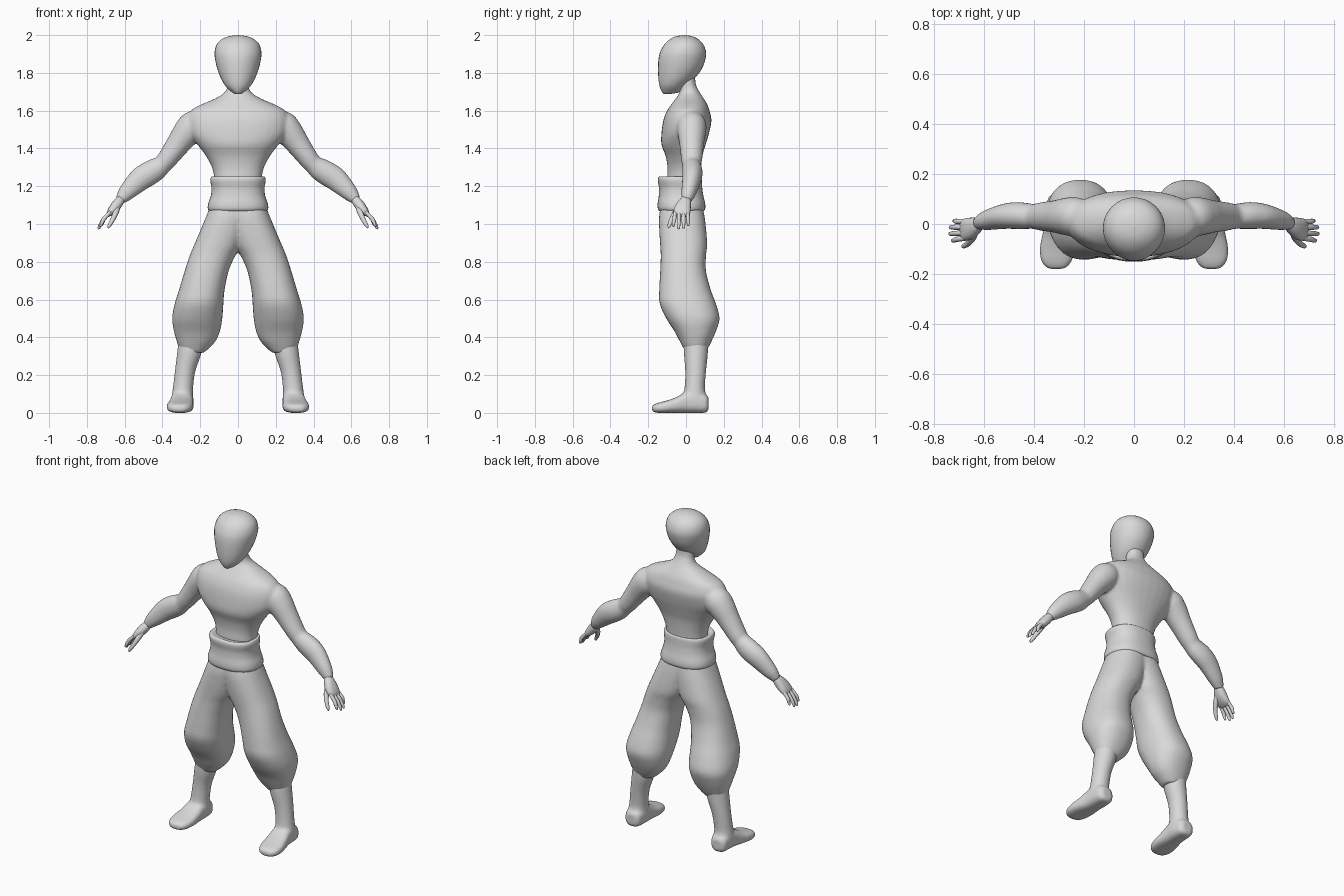
import bpy, bmesh, math
from mathutils import Vector

X, Y, Z = Vector((1, 0, 0)), Vector((0, 1, 0)), Vector((0, 0, 1))
grey = bpy.data.materials.new("plain_grey")
grey.diffuse_color = (0.7, 0.7, 0.7, 1)


def spline(rows, steps):
    """Smoothly interpolate rows of numbers."""
    out = []
    n = len(rows)
    for i in range(n - 1):
        a, b, c, d = (rows[max(0, min(n - 1, i + k))] for k in (-1, 0, 1, 2))
        for s in range(steps):
            t = s / steps
            out.append([0.5 * (2 * q + (r - p) * t + (2 * p - 5 * q + 4 * r - w) * t * t
                               + (3 * q - p - 3 * r + w) * t ** 3)
                        for p, q, r, w in zip(a, b, c, d)])
    return out + [list(rows[-1])]


def loft(bm, rows, axis=None, ref=Y, side=1, power=2.0, sides=32, steps=4):
    """Skin rounded rings (x, y, z, radius_u, radius_v) along a path."""
    rows = spline(rows, steps)
    rings = []
    for i, (x, y, z, ru, rv) in enumerate(rows):
        if axis:
            t = axis
        else:
            t = Vector(rows[min(i + 1, len(rows) - 1)][:3]) - Vector(rows[max(i - 1, 0)][:3])
        u = ref.cross(t).normalized()
        v = t.cross(u).normalized()
        ring = []
        for k in range(sides):
            a = math.tau * k / sides
            c, s = math.cos(a), math.sin(a)
            p = (Vector((x, y, z))
                 + u * math.copysign(abs(c) ** (2 / power), c) * max(ru, 0.001)
                 + v * math.copysign(abs(s) ** (2 / power), s) * max(rv, 0.001))
            ring.append(bm.verts.new((p.x * side, p.y, p.z)))
        rings.append(ring)
    for a, b in zip(rings, rings[1:]):
        for k in range(sides):
            j = (k + 1) % sides
            bm.faces.new((a[k], a[j], b[j], b[k]))
    bm.faces.new(rings[0])
    bm.faces.new(rings[-1])


def slab(z, y0, y1, rx):
    """Centred horizontal ring from its front, back and half width."""
    return (0, (y0 + y1) / 2, z, rx, (y1 - y0) / 2)


def box_ring(z, x0, x1, y0, y1):
    """Horizontal ring from its bounds."""
    return ((x0 + x1) / 2, (y0 + y1) / 2, z, (x1 - x0) / 2, (y1 - y0) / 2)


def finish(name, bm, voxel=0, smooth=5):
    bmesh.ops.recalc_face_normals(bm, faces=bm.faces)
    me = bpy.data.meshes.new(name)
    for f in bm.faces:
        f.smooth = True
    bm.to_mesh(me)
    bm.free()
    me.materials.append(grey)
    ob = bpy.data.objects.new(name, me)
    bpy.context.collection.objects.link(ob)
    if voxel:
        m = ob.modifiers.new("fuse", 'REMESH')
        m.mode = 'VOXEL'
        m.voxel_size = voxel
        m.use_smooth_shade = True
        m = ob.modifiers.new("soften", 'SMOOTH')
        m.factor = 0.5
        m.iterations = smooth
    return ob


# Head: egg-shaped mask with a narrow chin
bm = bmesh.new()
loft(bm, [slab(*r) for r in (
    (1.687, -0.115, -0.09, 0.012), (1.70, -0.128, -0.03, 0.035),
    (1.73, -0.140, 0.0, 0.066), (1.77, -0.146, 0.045, 0.09),
    (1.82, -0.148, 0.083, 0.109), (1.87, -0.146, 0.102, 0.121),
    (1.91, -0.137, 0.106, 0.124), (1.95, -0.115, 0.092, 0.113),
    (1.978, -0.085, 0.065, 0.086), (1.994, -0.052, 0.033, 0.047),
    (2.0, -0.012, -0.008, 0.002))], axis=Z)
finish("head", bm)

# Torso with neck, shoulders and both arms, fused
bm = bmesh.new()
loft(bm, [slab(*r) for r in (
    (1.80, -0.045, 0.05, 0.052), (1.75, -0.035, 0.050, 0.054),
    (1.72, -0.032, 0.060, 0.058), (1.69, -0.037, 0.077, 0.078),
    (1.66, -0.057, 0.097, 0.13), (1.63, -0.08, 0.114, 0.20),
    (1.60, -0.10, 0.124, 0.25), (1.55, -0.12, 0.135, 0.27),
    (1.48, -0.13, 0.122, 0.258), (1.42, -0.13, 0.104, 0.215),
    (1.36, -0.108, 0.087, 0.17), (1.30, -0.098, 0.08, 0.138),
    (1.24, -0.10, 0.076, 0.126), (1.15, -0.10, 0.076, 0.125))], axis=Z, power=2.2)
arm = [(0.19, 0.03, 1.545, 0.06, 0.065), (0.235, 0.03, 1.52, 0.08, 0.078),
       (0.272, 0.03, 1.482, 0.075, 0.075), (0.315, 0.03, 1.425, 0.064, 0.065),
       (0.375, 0.03, 1.343, 0.053, 0.056), (0.40, 0.03, 1.315, 0.051, 0.050),
       (0.43, 0.032, 1.292, 0.060, 0.052), (0.47, 0.034, 1.268, 0.064, 0.054),
       (0.52, 0.030, 1.235, 0.062, 0.050), (0.587, 0.015, 1.17, 0.046, 0.040),
       (0.615, 0.006, 1.137, 0.033, 0.030), (0.625, 0.003, 1.122, 0.026, 0.026)]
for s in (1, -1):
    loft(bm, arm, side=s)
finish("torso_and_arms", bm, 0.009, 5)

# Hands: palm, four fingers and a thumb
for s, label in ((1, "left"), (-1, "right")):
    bm = bmesh.new()
    loft(bm, [(0.616, 0.005, 1.137, 0.020, 0.022), (0.632, -0.005, 1.115, 0.026, 0.033),
              (0.655, -0.017, 1.085, 0.026, 0.043), (0.677, -0.023, 1.06, 0.019, 0.044),
              (0.692, -0.025, 1.043, 0.008, 0.036)], side=s, power=2.4, sides=20)
    for y0, y1, tx, tz in ((0.009, 0.012, 0.722, 0.990), (-0.013, -0.013, 0.737, 0.975),
                           (-0.036, -0.039, 0.738, 0.972), (-0.057, -0.066, 0.728, 0.985)):
        ym = (y0 + y1) / 2
        loft(bm, [(0.675, y0, 1.065, 0.010, 0.010), (0.709, ym, 1.028, 0.011, 0.0105),
                  (tx - 0.007, y1, tz + 0.02, 0.009, 0.009), (tx - 0.001, y1, tz + 0.004, 0.006, 0.006),
                  (tx, y1, tz, 0.001, 0.001)], side=s, sides=12)
    loft(bm, [(0.635, -0.02, 1.10, 0.016, 0.018), (0.647, -0.055, 1.06, 0.015, 0.016),
              (0.665, -0.078, 1.02, 0.012, 0.012), (0.682, -0.089, 0.990, 0.009, 0.009),
              (0.688, -0.092, 0.976, 0.001, 0.001)], side=s, sides=12)
    finish(label + "_hand", bm)

# Waist sash with rolled edges
bm = bmesh.new()
loft(bm, [slab(*r) for r in (
    (1.072, -0.12, 0.075, 0.13), (1.068, -0.138, 0.093, 0.15),
    (1.082, -0.149, 0.102, 0.160), (1.11, -0.150, 0.101, 0.157),
    (1.15, -0.144, 0.092, 0.144), (1.19, -0.143, 0.086, 0.140),
    (1.225, -0.149, 0.084, 0.146), (1.243, -0.148, 0.082, 0.145),
    (1.252, -0.138, 0.075, 0.136), (1.243, -0.115, 0.065, 0.115))], axis=Z, power=2.4, sides=40)
finish("waist_sash", bm)

# Baggy trousers: two legs fused at the hips
bm = bmesh.new()
for s in (1, -1):
    loft(bm, [box_ring(*r) for r in (
        (1.13, -0.08, 0.135, -0.125, 0.08), (1.05, -0.07, 0.165, -0.142, 0.097),
        (0.97, -0.05, 0.198, -0.142, 0.107), (0.89, -0.022, 0.232, -0.137, 0.112),
        (0.83, 0.015, 0.257, -0.134, 0.106), (0.75, 0.05, 0.283, -0.137, 0.106),
        (0.65, 0.071, 0.313, -0.142, 0.132), (0.58, 0.077, 0.335, -0.14, 0.158),
        (0.50, 0.083, 0.349, -0.105, 0.178), (0.43, 0.096, 0.339, -0.06, 0.158),
        (0.38, 0.118, 0.325, -0.034, 0.136), (0.345, 0.15, 0.312, -0.015, 0.118),
        (0.318, 0.18, 0.285, 0.0, 0.10))], axis=Z, side=s, power=2.25)
finish("trousers", bm, 0.011, 5)

# Shins fused to flat bare feet
for s, label in ((1, "left"), (-1, "right")):
    bm = bmesh.new()
    loft(bm, [box_ring(*r) for r in (
        (0.42, 0.185, 0.31, -0.01, 0.12), (0.32, 0.193, 0.322, -0.011, 0.116),
        (0.22, 0.226, 0.334, -0.004, 0.106), (0.13, 0.238, 0.345, -0.008, 0.10),
        (0.09, 0.238, 0.35, -0.02, 0.108), (0.04, 0.24, 0.35, -0.02, 0.11))], axis=Z, side=s)
    loft(bm, [(0.295, 0.12, 0.05, 0.025, 0.028), (0.295, 0.105, 0.05, 0.048, 0.048),
              (0.294, 0.05, 0.062, 0.058, 0.062), (0.297, 0.0, 0.056, 0.06, 0.056),
              (0.302, -0.05, 0.042, 0.066, 0.042), (0.307, -0.10, 0.033, 0.070, 0.033),
              (0.310, -0.145, 0.027, 0.062, 0.027), (0.311, -0.172, 0.024, 0.042, 0.019),
              (0.311, -0.18, 0.023, 0.02, 0.010)], axis=Y, ref=Z, side=s, power=2.7)
    finish(label + "_lower_leg", bm, 0.007, 4)
